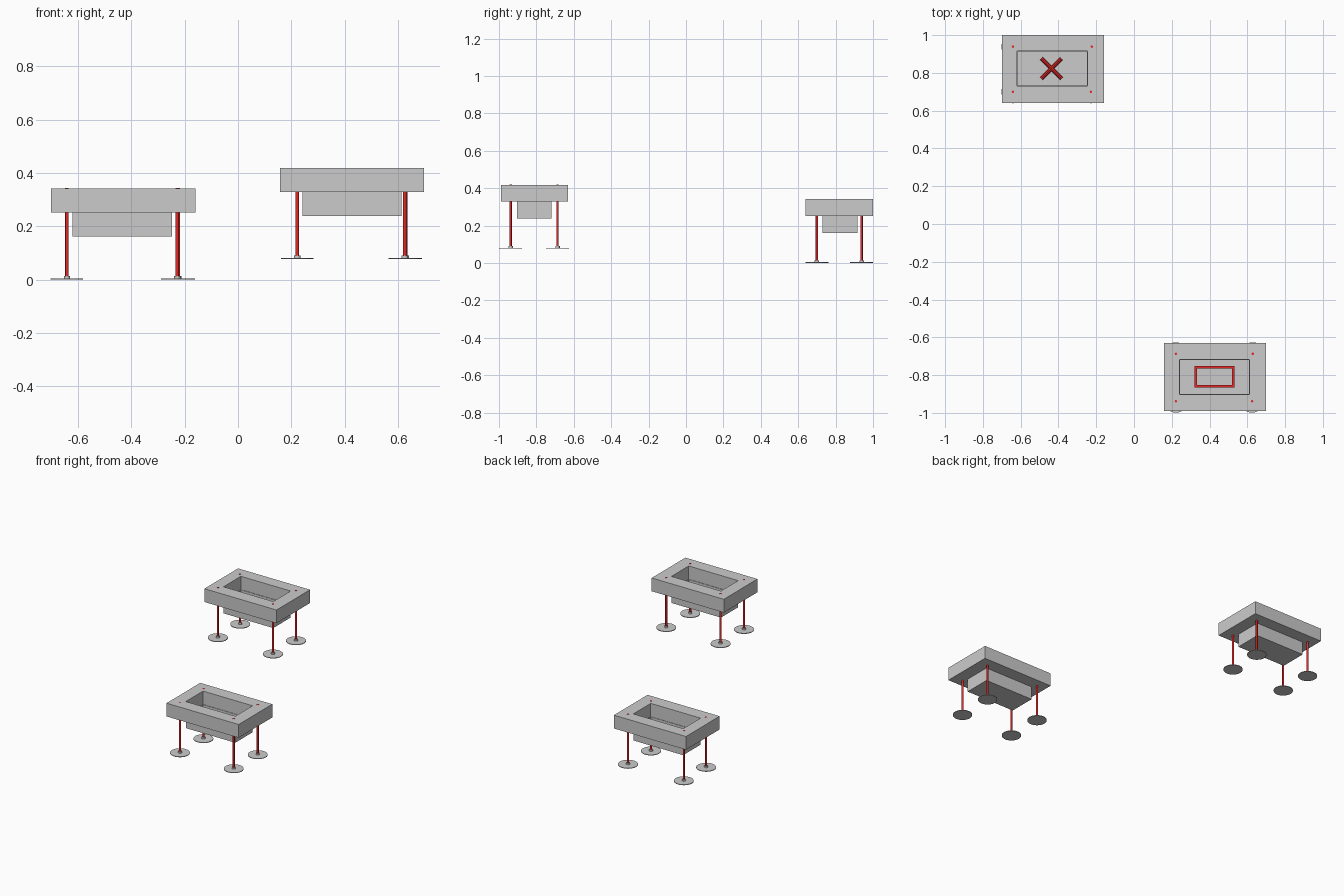
import bpy
import math

if "Cube" in bpy.data.objects:
    bpy.data.objects.remove(bpy.data.objects["Cube"])

red = bpy.data.materials.new("red")
red.diffuse_color = (0.8, 0.02, 0.02, 1)
red.use_nodes = True
red.node_tree.nodes["Principled BSDF"].inputs["Base Color"].default_value = red.diffuse_color


def box(name, x0, x1, y0, y1, z0, z1, mat=None):
    bpy.ops.mesh.primitive_cube_add(size=1, location=((x0 + x1) / 2, (y0 + y1) / 2, (z0 + z1) / 2))
    ob = bpy.context.object
    ob.name = name
    ob.scale = (x1 - x0, y1 - y0, z1 - z0)
    bpy.ops.object.transform_apply(location=False, rotation=False, scale=True)
    if mat:
        ob.data.materials.append(mat)
    return ob


def rod(name, r, z0, z1, x, y, sides=24, mat=None):
    bpy.ops.mesh.primitive_cylinder_add(vertices=sides, radius=r, depth=z1 - z0,
                                        location=(x, y, (z0 + z1) / 2))
    ob = bpy.context.object
    ob.name = name
    bpy.ops.object.shade_smooth_by_angle()
    if mat:
        ob.data.materials.append(mat)
    return ob


def ring(name, outer, inner, z0, z1, mat=None):
    """Closed rectangular ring; rectangles are (x0, x1, y0, y1)."""
    def corners(r, z):
        return [(r[0], r[2], z), (r[1], r[2], z), (r[1], r[3], z), (r[0], r[3], z)]
    verts = corners(outer, z0) + corners(outer, z1) + corners(inner, z1) + corners(inner, z0)
    faces = []
    for i in range(4):
        j = (i + 1) % 4
        for k in range(4):
            a, b = 4 * k, 4 * ((k + 1) % 4)
            faces.append((a + i, a + j, b + j, b + i))
    me = bpy.data.meshes.new(name)
    me.from_pydata(verts, [], faces)
    ob = bpy.data.objects.new(name, me)
    bpy.context.collection.objects.link(ob)
    if mat:
        me.materials.append(mat)
    return ob


def pit(label, outer, hole, base, leg_top, legs):
    # thick slab with rectangular opening
    ring(label + "_slab", outer, hole, base + 0.251, base + 0.341)
    # thin-walled tray hanging below the opening
    w = 0.003
    inside = (hole[0] + w, hole[1] - w, hole[2] + w, hole[3] - w)
    ring(label + "_tray_wall", hole, inside, base + 0.164, base + 0.251)
    box(label + "_tray_floor", *hole, base + 0.161, base + 0.165)
    # adjustable legs with collar and round foot
    for i, (x, y) in enumerate(legs):
        rod(f"{label}_leg_{i}", 0.0065, base + 0.003, leg_top, x, y, 16, red)
        rod(f"{label}_collar_{i}", 0.012, base + 0.003, base + 0.014, x, y, 16)
        rod(f"{label}_foot_{i}", 0.061, base, base + 0.004, x, y, 32)


pit("back", (-0.70, -0.16, 0.64, 1.0), (-0.62, -0.247, 0.73, 0.916), 0.0, 0.343,
    [(-0.641, 0.70), (-0.641, 0.939), (-0.228, 0.70), (-0.223, 0.939)])
pit("front", (0.158, 0.698, -0.99, -0.63), (0.241, 0.612, -0.903, -0.718), 0.077, 0.419,
    [(0.222, -0.938), (0.222, -0.687), (0.625, -0.938), (0.629, -0.687)])

# red cross on the back tray floor
for i, ang in enumerate((45, -45)):
    bar = rod(f"cross_bar_{i}", 0.01, -0.075, 0.075, -0.437, 0.823, 8, red)
    bar.location.z = 0.174
    bar.rotation_euler = (math.pi / 2, 0, math.radians(ang))

# red rectangle outline on the front tray floor
ring("rectangle_mark", (0.32, 0.531, -0.866, -0.751), (0.333, 0.518, -0.853, -0.764), 0.24, 0.252, red)
